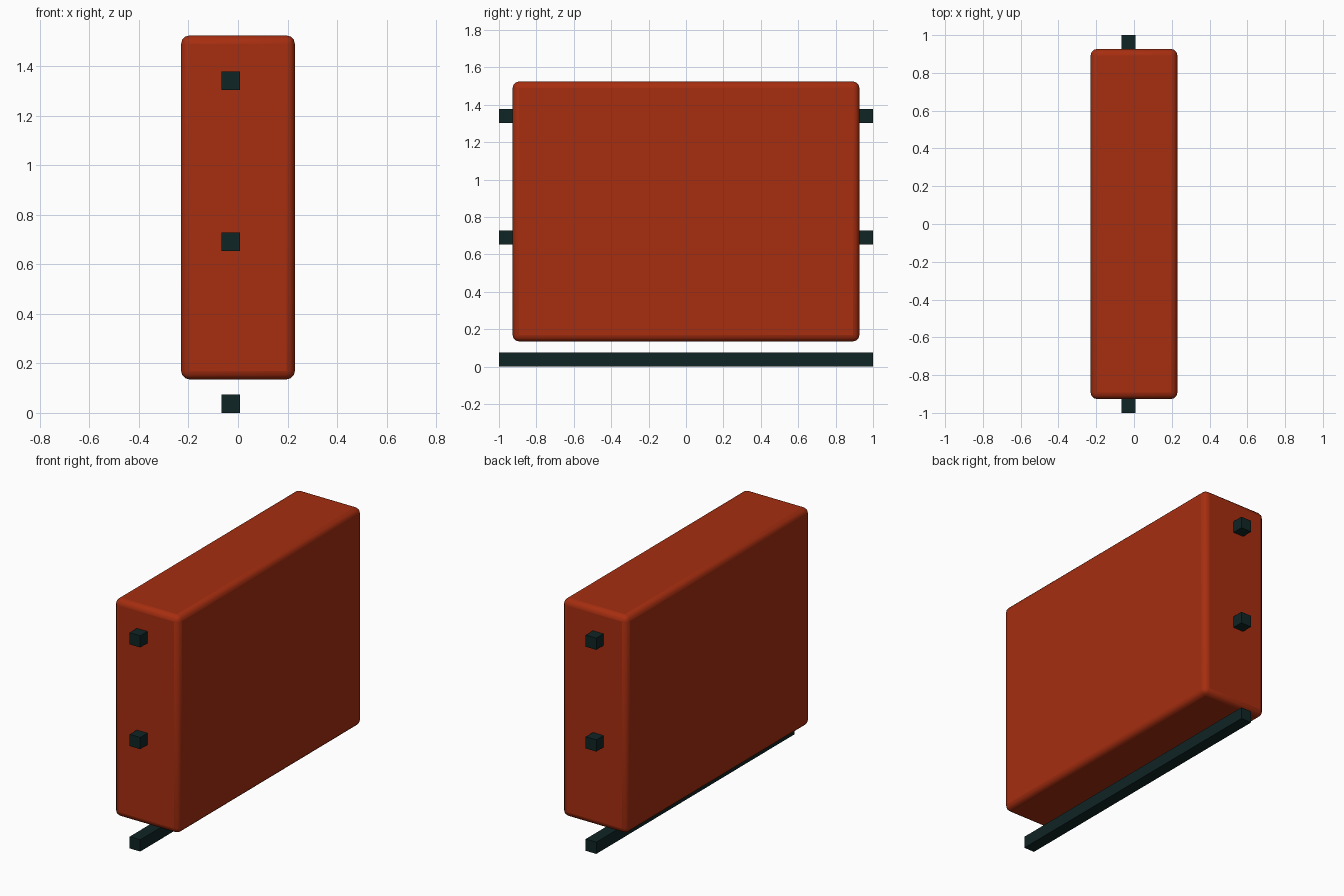
import bpy

if "Cube" in bpy.data.objects:
    bpy.data.objects.remove(bpy.data.objects["Cube"])


def material(name, rgb):
    m = bpy.data.materials.new(name)
    m.diffuse_color = (*rgb, 1.0)
    m.use_nodes = True
    m.node_tree.nodes["Principled BSDF"].inputs["Base Color"].default_value = m.diffuse_color
    return m


def box(name, lo, hi, mat, bevel=0.0):
    bpy.ops.mesh.primitive_cube_add(size=1, location=[(a + b) / 2 for a, b in zip(lo, hi)])
    ob = bpy.context.object
    ob.name = name
    ob.scale = [b - a for a, b in zip(lo, hi)]
    bpy.ops.object.transform_apply(location=False, rotation=False, scale=True)
    ob.data.materials.append(mat)
    if bevel:
        mod = ob.modifiers.new("rounded_edges", 'BEVEL')
        mod.width = bevel
        mod.segments = 3
        bpy.ops.object.shade_smooth_by_angle()
    return ob


red = material("rust red", (0.38, 0.027, 0.005))
dark = material("dark teal", (0.005, 0.018, 0.018))

# Rounded main slab
box("body", (-0.23, -0.927, 0.135), (0.23, 0.927, 1.525), red, 0.035)

# Three identical bars running lengthwise: one below, two through the body
for name, z in (("bottom_bar", 0.0), ("middle_bar", 0.654), ("top_bar", 1.304)):
    box(name, (-0.066, -1.0, z), (0.009, 1.0, z + 0.075), dark)
